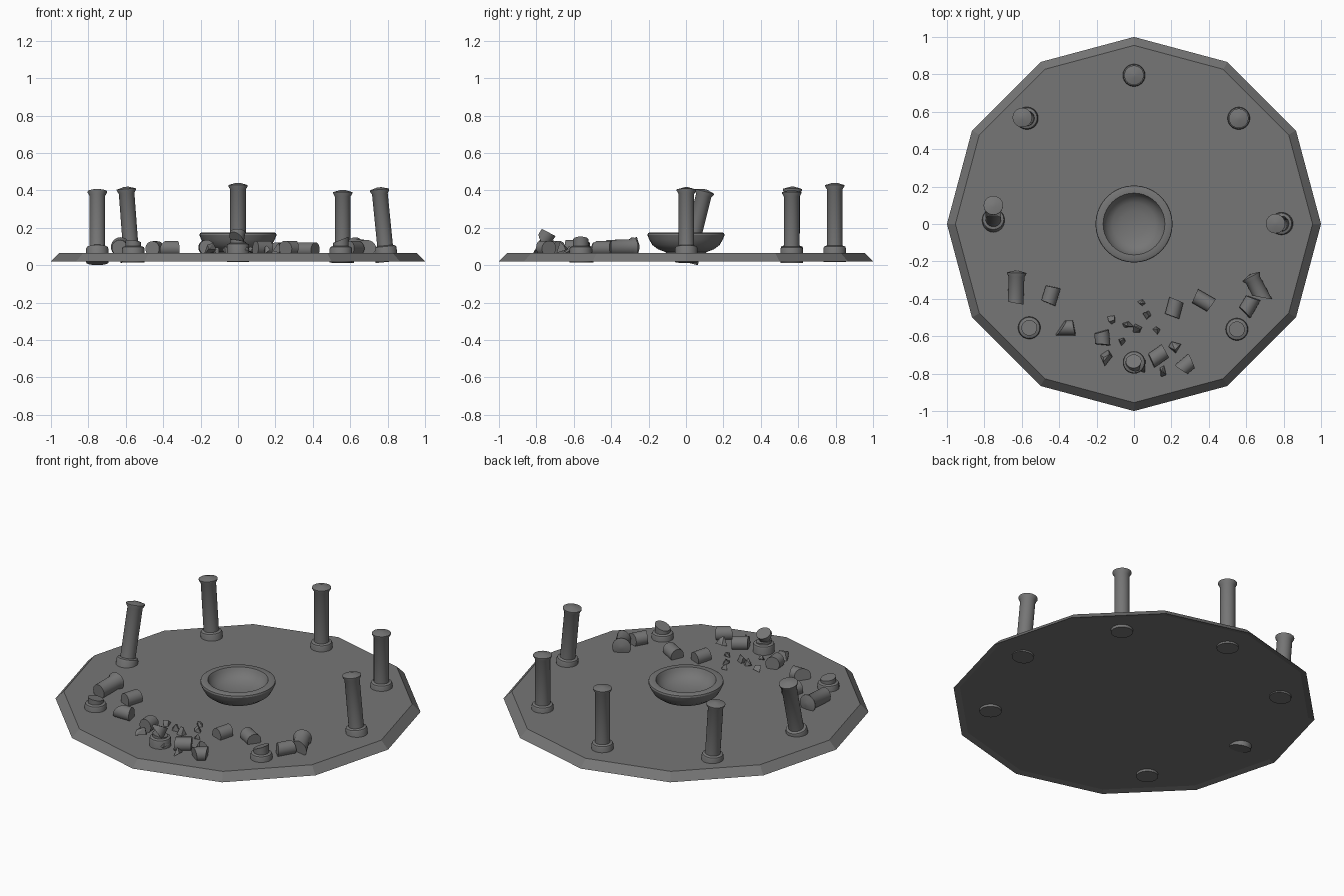
import bpy, bmesh, math, random
from mathutils import Vector, Matrix

if "Cube" in bpy.data.objects:
    bpy.data.objects.remove(bpy.data.objects["Cube"])

random.seed(4)
stone = bpy.data.materials.new("dark grey stone")
stone.diffuse_color = (0.18, 0.18, 0.18, 1)
stone.use_nodes = True
stone.node_tree.nodes["Principled BSDF"].inputs["Base Color"].default_value = stone.diffuse_color
FLOOR = 0.065


def finish(name, bm, matrix=Matrix.Identity(4), smooth=True):
    bmesh.ops.recalc_face_normals(bm, faces=bm.faces)
    me = bpy.data.meshes.new(name)
    bm.to_mesh(me)
    bm.free()
    ob = bpy.data.objects.new(name, me)
    bpy.context.collection.objects.link(ob)
    me.materials.append(stone)
    ob.matrix_world = matrix
    if smooth:
        bpy.ops.object.select_all(action='DESELECT')
        ob.select_set(True)
        bpy.context.view_layer.objects.active = ob
        bpy.ops.object.shade_smooth_by_angle(angle=math.radians(32))
    return ob


def lathe(profile, n=24):
    """Revolve (radius, z, slant) points; slant tilts a ring, capped ends."""
    bm = bmesh.new()
    rings = []
    for p in profile:
        r, z, s = p if len(p) == 3 else (*p, 0)
        ring = []
        for i in range(n):
            a = 2 * math.pi * i / n
            x, y = r * math.sin(a), r * math.cos(a)
            ring.append(bm.verts.new((x, y, z + s * x)))
        rings.append(ring)
    for a, b in zip(rings, rings[1:]):
        for i in range(n):
            j = (i + 1) % n
            bm.faces.new((a[j], a[i], b[i], b[j]))
    bm.faces.new(rings[0])
    bm.faces.new(rings[-1][::-1])
    return bm


def place(pos, axis, spin=0):
    rot = Vector(axis).to_track_quat('Z', 'Y').to_matrix().to_4x4()
    return Matrix.Translation(pos) @ rot @ Matrix.Rotation(spin, 4, 'Z')


# Twelve-sided floor: bevelled rim, slightly recessed underside
finish("floor", lathe([(0.965, 0.028), (1.0, 0.02), (0.955, FLOOR)], 12), smooth=False)

# Central bowl
finish("bowl", lathe([
    (0.105, 0.06), (0.11, 0.07), (0.15, 0.085), (0.18, 0.108), (0.197, 0.138),
    (0.206, 0.16), (0.204, 0.17), (0.195, 0.175), (0.165, 0.174), (0.158, 0.16),
    (0.145, 0.138), (0.115, 0.118), (0.07, 0.106), (0.02, 0.101)], 40))

# Standing columns: base position, lean, height
BASE = [(0.06, 0), (0.06, 0.074), (0.056, 0.083), (0.042, 0.088)]


def column(name, x, y, z, lean, h):
    prof = BASE + [(0.042, h - 0.035), (0.052, h - 0.018),
                   (0.052, h - 0.012), (0.012, h)]
    finish(name, lathe(prof), place((x, y, z), (*lean, 1)))


column("column_back", 0, 0.795, 0.017, (0, 0), 0.423)
column("column_back_right", 0.56, 0.565, 0.012, (0, 0), 0.39)
column("column_back_left", -0.568, 0.565, 0.017, (-0.075, 0.01), 0.403)
column("column_right", 0.795, 0.002, 0.017, (-0.1, 0), 0.401)
column("column_left", -0.752, 0.005, 0.0145, (0, 0.25), 0.403)

# Broken stumps: slanted top
for name, x, y, z, h, slant, spin in [
        ("stump_left", -0.56, -0.555, 0.014, 0.112, 0.2, 1.0),
        ("stump_right", 0.55, -0.563, 0.014, 0.122, -0.4, 0.0),
        ("stump_front", 0.0, -0.74, 0.03, 0.1, 0.2, 0.5)]:
    finish(name, lathe(BASE + [(0.042, h, slant)]), place((x, y, z), (0, 0, 1), spin))

# Fallen drums: x, y, z, axis angle in plan, length, slants of the two ends
DRUMS = [(-0.445, -0.38, 0.088, 73, 0.09, 0.1, -0.1),
         (-0.355, -0.555, 0.09, 0, 0.07, 0.7, -0.2),
         (-0.17, -0.61, 0.095, 95, 0.07, 0.2, -0.2),
         (0.13, -0.705, 0.09, 35, 0.09, 0.2, 0.1),
         (0.28, -0.755, 0.09, 40, 0.07, -0.3, 0.3),
         (0.215, -0.45, 0.082, 75, 0.09, 0.1, 0.15),
         (0.37, -0.41, 0.082, -30, 0.1, -0.1, 0.1),
         (0.615, -0.435, 0.09, 60, 0.09, 0.3, -0.2)]
for i, (x, y, z, deg, ln, s1, s2) in enumerate(DRUMS):
    a = math.radians(deg)
    finish(f"fallen_drum_{i + 1}",
           lathe([(0.04, -ln / 2, s1), (0.04, ln / 2, s2)]),
           place((x, y, z), (math.cos(a), math.sin(a), 0), 0.3))

# Fallen column tops with their flared caps
for name, x, y, deg, ln, s in [("fallen_top_left", -0.63, -0.34, 88, 0.165, 0.15),
                               ("fallen_top_right", 0.655, -0.335, 118, 0.13, 0.8)]:
    a = math.radians(deg)
    h = ln / 2
    finish(name, lathe([(0.042, -h, s), (0.042, h - 0.025), (0.052, h - 0.008),
                        (0.052, h - 0.003), (0.012, h + 0.008)]),
           place((x, y, 0.095), (math.cos(a), math.sin(a), 0.03)))

# Broken slab resting on the front stump
finish("leaning_piece", lathe([(0.041, -0.022, 0.5), (0.041, 0.02, -0.2)]),
       place((-0.005, -0.745, 0.158), (0.15, 0.55, 0.8), 0.8))

# Loose chips: x, y, half-size in x, y, z
CHIPS = [(-0.15, -0.715, 0.035, 0.045, 0.035), (0.22, -0.657, 0.035, 0.035, 0.035),
         (0.155, -0.79, 0.02, 0.035, 0.03), (0.04, -0.42, 0.022, 0.018, 0.02),
         (0.07, -0.485, 0.025, 0.025, 0.022), (-0.12, -0.51, 0.028, 0.025, 0.025),
         (-0.03, -0.54, 0.035, 0.02, 0.025), (0.015, -0.56, 0.03, 0.028, 0.025),
         (0.12, -0.57, 0.022, 0.022, 0.02), (-0.065, -0.63, 0.02, 0.025, 0.025),
         (0.045, -0.76, 0.03, 0.04, 0.035)]
for i, (x, y, sx, sy, sz) in enumerate(CHIPS):
    bm = bmesh.new()
    turn = random.uniform(0, 2 * math.pi)
    for k in range(4):
        a = turn + k * math.pi / 2 + random.uniform(-0.4, 0.4)
        bm.verts.new((sx * math.cos(a), sy * math.sin(a), random.uniform(-1, 0) * sz))
    for k in range(3):
        bm.verts.new((sx * random.uniform(-0.6, 0.6), sy * random.uniform(-0.6, 0.6),
                      sz * random.uniform(0.4, 1)))
    bmesh.ops.convex_hull(bm, input=bm.verts)
    bmesh.ops.delete(bm, geom=[v for v in bm.verts if not v.link_faces], context='VERTS')
    finish(f"chip_{i + 1}", bm, Matrix.Translation((x, y, FLOOR + sz * 0.7)), smooth=False)
